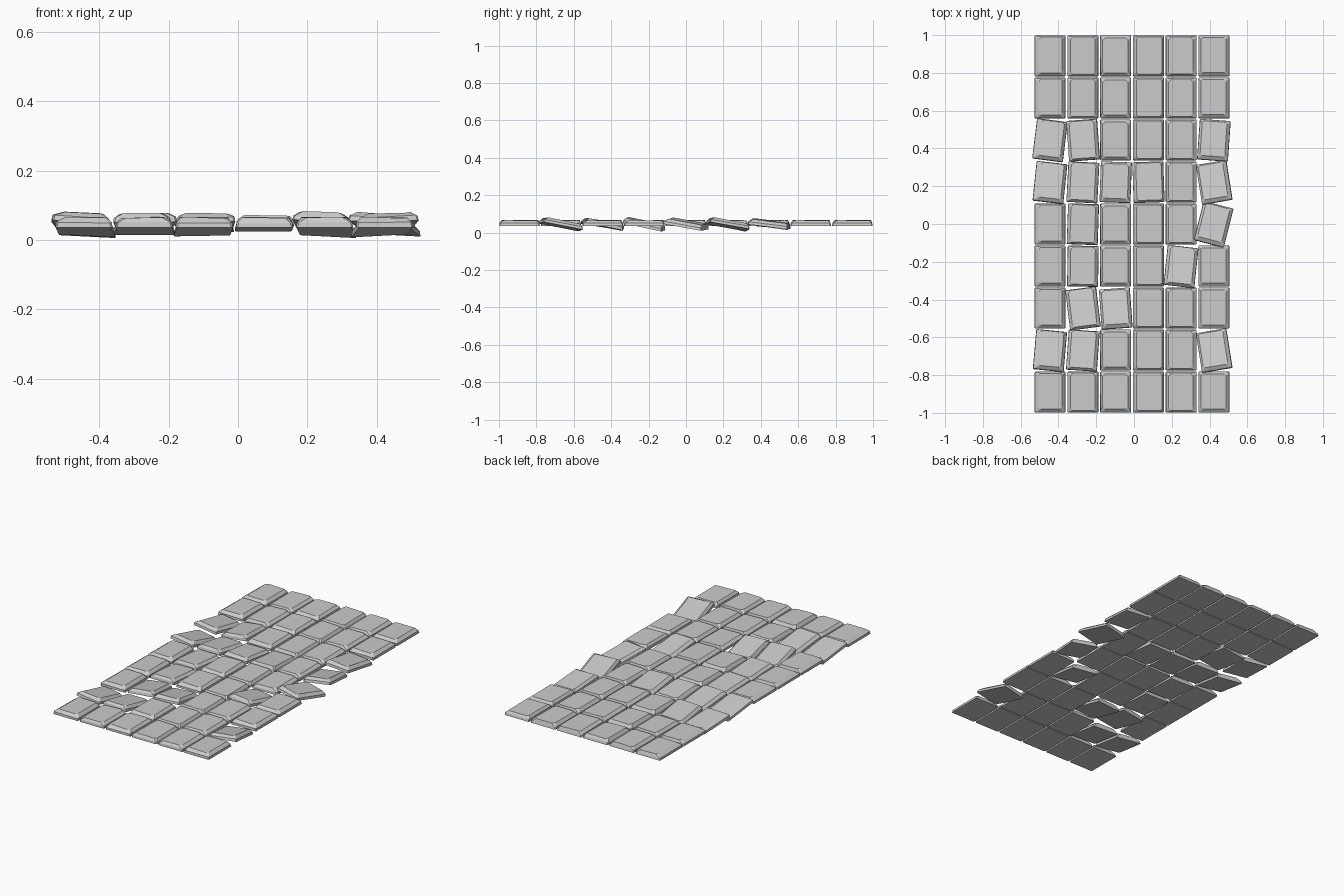
import bpy, bmesh, random
from math import radians
from mathutils import Matrix, Vector

if "Cube" in bpy.data.objects:
    bpy.data.objects.remove(bpy.data.objects["Cube"])

random.seed(4)
COLS, ROWS = 6, 9
PX, PY = 0.1735, 0.2225      # grid pitch
HX, HY = 0.082, 0.1085       # half size of a stone


def ring(hx0, hx1, hy0, hy1, cut, z, jit=0.0):
    """Rectangle with clipped corners; separate insets left/right/front/back."""
    c = cut
    pts = [(-hx0 + c, -hy0), (hx1 - c, -hy0), (hx1, -hy0 + c), (hx1, hy1 - c),
           (hx1 - c, hy1), (-hx0 + c, hy1), (-hx0, hy1 - c), (-hx0, -hy0 + c)]
    return [Vector((x, y, z + random.uniform(-jit, jit))) for x, y in pts]


def stone_mesh(name):
    """Low slab: flat base, short sides, uneven chamfer, flat top."""
    r = random.uniform
    rings = [ring(HX, HX, HY, HY, 0.004, -0.014),
             ring(HX - .001, HX - .002, HY - .001, HY - .003, 0.006, 0.0, 0.002),
             ring(HX - r(.012, .026), HX - r(.009, .02),
                  HY - r(.01, .02), HY - r(.008, .014), r(.008, .016), 0.0145, 0.002)]
    bm = bmesh.new()
    loops = [[bm.verts.new(p) for p in rg] for rg in rings]
    bm.faces.new(loops[0][::-1])
    for a, b in zip(loops, loops[1:]):
        for i in range(8):
            j = (i + 1) % 8
            bm.faces.new((a[i], a[j], b[j], b[i]))
    bm.faces.new(loops[-1])
    me = bpy.data.meshes.new(name)
    bm.to_mesh(me)
    bm.free()
    return me


# one stone shape per column
shapes = [stone_mesh("paving_stone_%d" % c) for c in range(COLS)]

# disturbed stones: (row from back, column) -> (turn, pitch, roll) in degrees
loose = {
    (2, 0): (-7, -8, 3), (2, 1): (4, -5, -4), (2, 5): (-4, -7, 2),
    (3, 0): (-6, -12, 3), (3, 1): (-3, -8, 0), (3, 2): (-2, -6, 0),
    (3, 3): (2, -5, 0), (3, 5): (9, -10, -4),
    (4, 5): (-14, -10, 3), (4, 1): (-2, -4, 0),
    (5, 4): (-6, -12, 3), (5, 1): (-1, -4, 0),
    (6, 1): (7, -9, -2), (6, 2): (4, -11, -1),
    (7, 0): (-5, -11, 3), (7, 1): (-4, -10, 0), (7, 5): (9, -11, -3),
}

for row in range(ROWS):
    for col in range(COLS):
        ob = bpy.data.objects.new("stone_r%d_c%d" % (row, col), shapes[col])
        bpy.context.collection.objects.link(ob)
        turn, pitch, roll = (radians(a) for a in loose.get((row, col), (0, 0, 0)))
        x = -0.444 + col * PX
        y = 0.89 - row * PY
        z = 0.05 - 0.02 * abs(pitch)
        ob.matrix_world = (Matrix.Translation((x, y, z)) @ Matrix.Rotation(turn, 4, 'Z')
                           @ Matrix.Rotation(pitch, 4, 'X') @ Matrix.Rotation(roll, 4, 'Y'))
